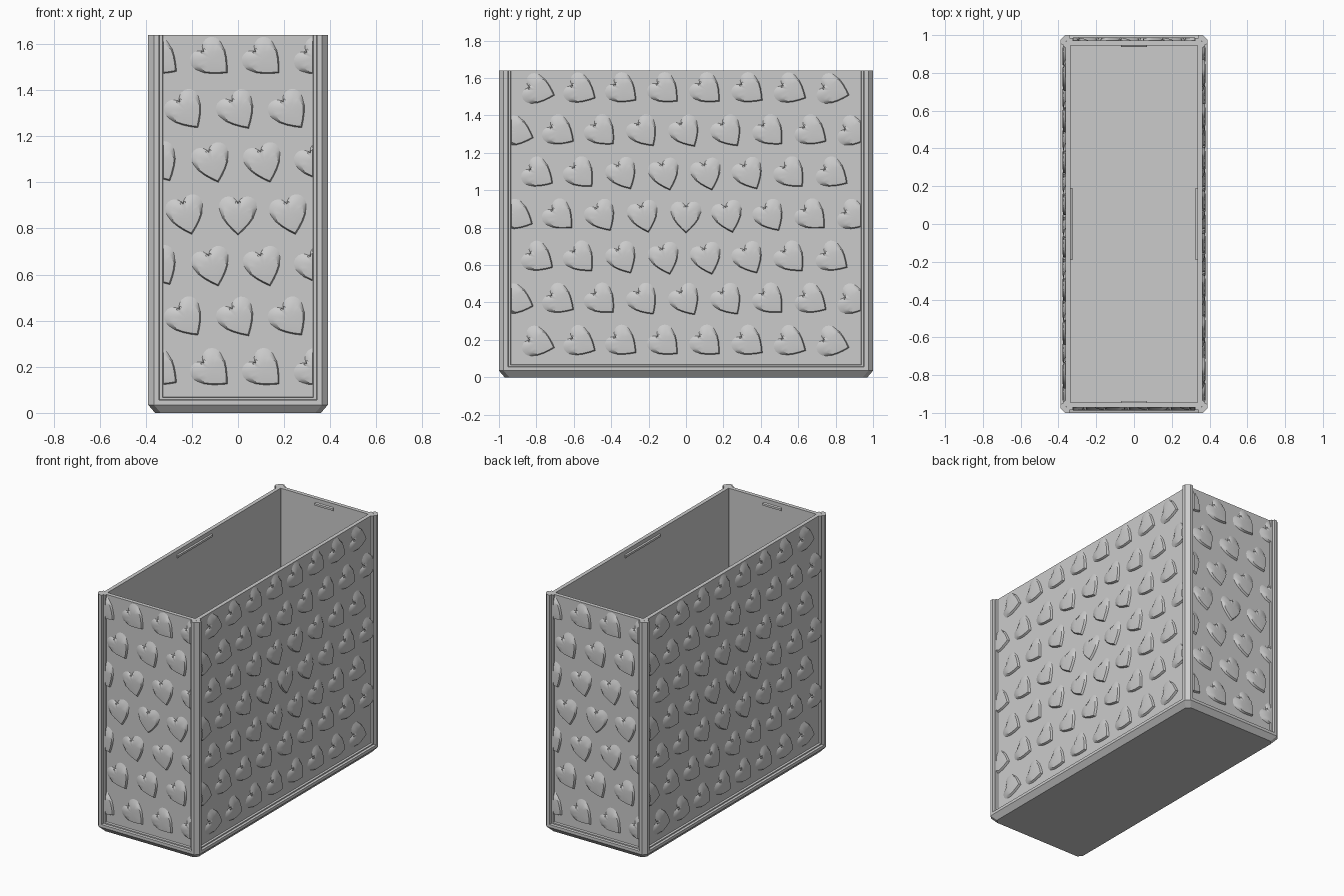
import bpy, bmesh, math
from mathutils import Matrix, Vector

if "Cube" in bpy.data.objects:
    bpy.data.objects.remove(bpy.data.objects["Cube"], do_unlink=True)

HX, HY, TOP = 0.39, 1.0, 1.64      # outer half sizes and height
RECESS, WALL = 0.028, 0.055        # panel depth and wall thickness from outside

grey = bpy.data.materials.new("light_grey")
grey.use_nodes = True
grey.diffuse_color = (0.6, 0.6, 0.6, 1)
grey.node_tree.nodes["Principled BSDF"].inputs["Base Color"].default_value = (0.6, 0.6, 0.6, 1)


def finish(name, bm, smooth=False):
    mesh = bpy.data.meshes.new(name)
    bm.to_mesh(mesh)
    bm.free()
    mesh.materials.append(grey)
    ob = bpy.data.objects.new(name, mesh)
    bpy.context.collection.objects.link(ob)
    if smooth:
        bpy.ops.object.select_all(action='DESELECT')
        ob.select_set(True)
        bpy.context.view_layer.objects.active = ob
        bpy.ops.object.shade_smooth_by_angle(angle=math.radians(35))
    return ob


def bridge(bm, a, b):
    n = len(a)
    for i in range(n):
        j = (i + 1) % n
        bm.faces.new((a[i], a[j], b[j], b[i]))


# Bin body: chamfered rectangles lofted up the outside and down the inside
def body():
    bm = bmesh.new()
    steps = [(0.03, 0, 0.025), (0, 0.035, 0.025), (0, 0.055, 0.025),
             (0.015, 0.058, 0.02), (0.015, 0.066, 0.02),
             (RECESS, 0.069, 0.01), (RECESS, TOP, 0.01),
             (WALL, TOP, 0.001), (WALL, 0.05, 0.001)]
    rings = []
    for inset, z, c in steps:
        x, y = HX - inset, HY - inset
        pts = [(x, c - y), (x, y - c), (x - c, y), (c - x, y),
               (-x, y - c), (-x, c - y), (c - x, -y), (x - c, -y)]
        rings.append([bm.verts.new((px, py, z)) for px, py in pts])
    for a, b in zip(rings, rings[1:]):
        bridge(bm, a, b)
    bm.faces.new(rings[0][::-1])
    bm.faces.new(rings[-1])
    bmesh.ops.recalc_face_normals(bm, faces=bm.faces)
    finish("bin_body", bm)


# Corner post: stepped profile mirrored across its diagonal, then extruded
def post(name, sx, sy):
    half = [(-0.025, 0), (-0.047, 0), (-0.05, -0.015), (-0.062, -0.015), (-0.066, -0.03)]
    profile = half + [(-0.03, -0.03)] + [(b, a) for a, b in reversed(half)]
    bm = bmesh.new()
    face = bm.faces.new([bm.verts.new((sx * (HX + a), sy * (HY + b), 0.035)) for a, b in profile])
    up = bmesh.ops.extrude_face_region(bm, geom=[face])["geom"]
    bmesh.ops.translate(bm, vec=(0, 0, TOP - 0.035),
                        verts=[v for v in up if isinstance(v, bmesh.types.BMVert)])
    bmesh.ops.recalc_face_normals(bm, faces=bm.faces)
    finish(name, bm)


# Heart outline, counter-clockwise from the tip
def heart_outline():
    right = [(0, -0.09), (0.024, -0.068), (0.048, -0.042), (0.068, -0.014)]
    for k in range(9):
        a = math.radians(-25 + k * 22)
        right.append((0.043 + 0.043 * math.cos(a), 0.04 + 0.043 * math.sin(a)))
    return right + [(0, 0.052)] + [(-u, v) for u, v in right[:0:-1]]


OUTLINE = heart_outline()


# Raised heart: steep lower edges and notch, lobes that fade into the panel
def add_heart(bm, cx, cz, angle):
    place = Matrix.Translation((cx, 0, cz)) @ Matrix.Rotation(-angle, 4, 'Y')

    def ring(fraction, height, extra=0):
        verts = []
        for u, v in OUTLINE:
            soft = min(max(v / 0.05, 0), 1) if abs(u) > 0.012 else 0
            keep = (1 - fraction * (0.09 + 0.4 * soft)) * (1 - extra)
            verts.append(bm.verts.new(place @ Vector((u * keep, -height, v * keep))))
        return verts

    rings = [ring(0, -0.002), ring(0.5, 0.008), ring(1, 0.014), ring(1, 0.016, 0.4)]
    for a, b in zip(rings, rings[1:]):
        bridge(bm, a, b)
    centre = bm.verts.new(place @ Vector((0, -0.016, 0)))
    last = rings[-1]
    for i, v in enumerate(last):
        bm.faces.new((v, last[(i + 1) % len(last)], centre))


# Staggered rows of hearts that turn further with distance from the middle
def heart_panel(name, half_width, depth, turn):
    pitch, middle = 0.225, 0.86
    bm = bmesh.new()
    for row in range(-3, 4):
        for col in range(-5, 6):
            x = (col + 0.5 * (row % 2)) * pitch
            z = row * pitch
            if abs(x) < half_width + 0.07:
                add_heart(bm, x, middle + z, math.radians(70) * math.hypot(x, z))
    for side in (-1, 1):
        bmesh.ops.bisect_plane(bm, geom=bm.verts[:] + bm.edges[:] + bm.faces[:],
                               plane_co=(side * half_width, 0, 0),
                               plane_no=(side, 0, 0), clear_outer=True)
    bmesh.ops.translate(bm, verts=bm.verts, vec=(0, -depth, 0))
    bmesh.ops.rotate(bm, verts=bm.verts, matrix=Matrix.Rotation(turn, 3, 'Z'))
    finish(name, bm, smooth=True)


# Small inner catch bar with a tapered inner face
def catch_bar(name, half_length, depth, turn):
    bm = bmesh.new()
    bmesh.ops.create_cube(bm, size=1)
    for v in bm.verts:
        inner = v.co.y < 0
        v.co = (math.copysign(half_length, v.co.x), depth + (-0.009 if inner else 0.004),
                1.602 + math.copysign(0.007 if inner else 0.014, v.co.z))
    bmesh.ops.rotate(bm, verts=bm.verts, matrix=Matrix.Rotation(turn, 3, 'Z'))
    finish(name, bm)


body()
for sx, xn in ((1, "left"), (-1, "right")):
    for sy, yn in ((-1, "front"), (1, "back")):
        post(f"{yn}_{xn}_post", sx, sy)

for i, side in enumerate(("front", "left", "back", "right")):
    short = i % 2 == 0
    across, deep = (HX, HY) if short else (HY, HX)
    heart_panel(side + "_hearts", across - 0.066, deep - RECESS, i * math.pi / 2)
    catch_bar(side + "_catch", 0.07 if short else 0.19, deep - WALL, i * math.pi / 2 + math.pi)
